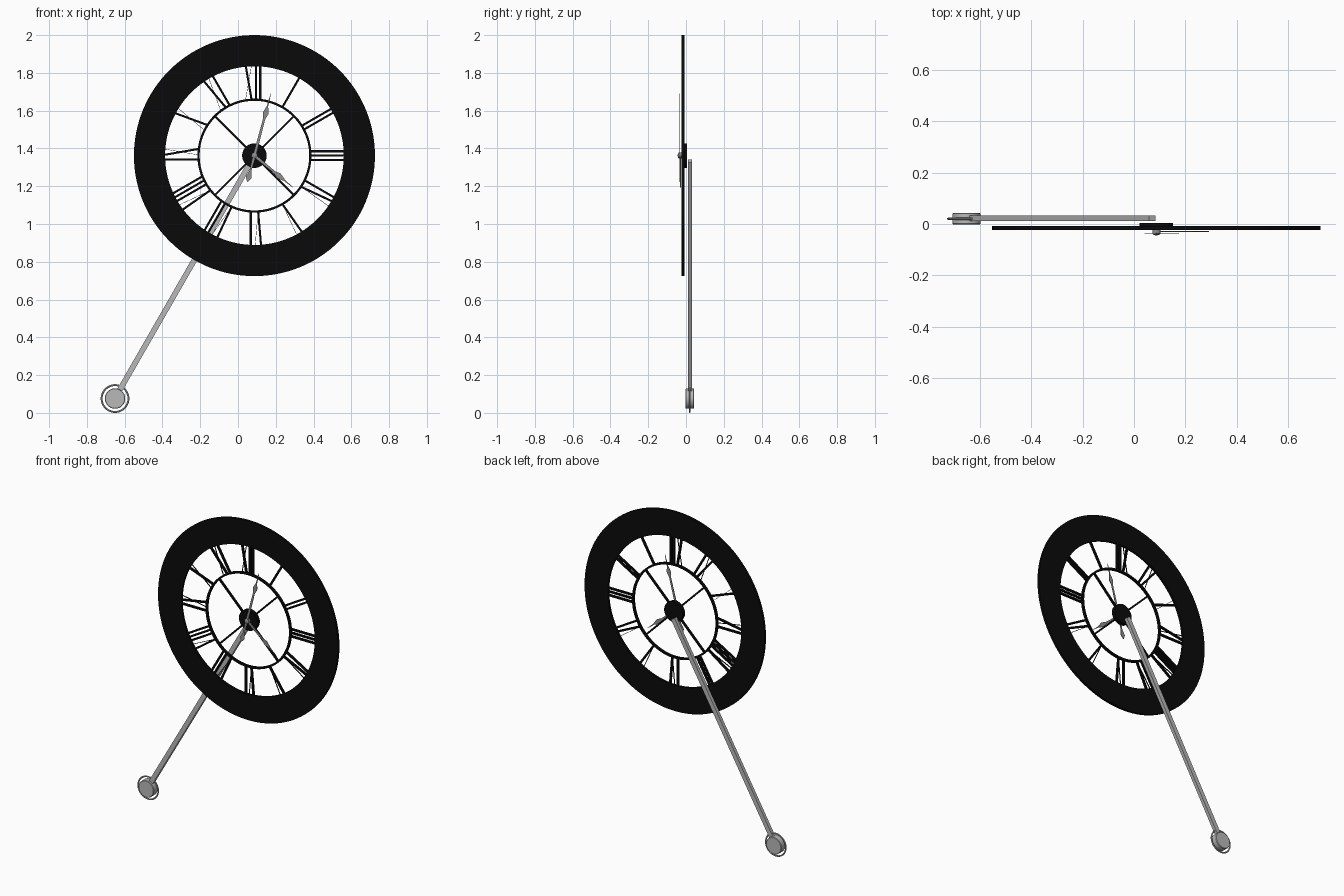
import bpy, bmesh, math

if "Cube" in bpy.data.objects:
    bpy.data.objects.remove(bpy.data.objects["Cube"])

CX, CZ = 0.087, 1.362          # dial centre
Y0, Y1 = -0.023, -0.008        # dial front and back


def material(name, v):
    m = bpy.data.materials.new(name)
    m.diffuse_color = (v, v, v, 1)
    m.use_nodes = True
    m.node_tree.nodes["Principled BSDF"].inputs["Base Color"].default_value = m.diffuse_color
    return m


black = material("black iron", 0.003)
silver = material("silver steel", 0.48)
grey = material("grey hands", 0.27)


def finish(bm, name, mat):
    bmesh.ops.recalc_face_normals(bm, faces=bm.faces)
    me = bpy.data.meshes.new(name)
    bm.to_mesh(me)
    bm.free()
    me.materials.append(mat)
    ob = bpy.data.objects.new(name, me)
    bpy.context.collection.objects.link(ob)
    bpy.context.view_layer.objects.active = ob
    ob.select_set(True)
    bpy.ops.object.shade_smooth_by_angle(angle=math.radians(35))
    ob.select_set(False)
    return ob


def place(t, r, angle, cx=CX, cz=CZ):
    """Tangent offset t and radius r at a clockwise angle from twelve."""
    s, c = math.sin(angle), math.cos(angle)
    return cx + r * s + t * c, cz + r * c - t * s


def plates(name, polys, y0, y1, mat):
    """Extruded flat polygons, facing front."""
    bm = bmesh.new()
    for poly in polys:
        a = [bm.verts.new((x, y0, z)) for x, z in poly]
        b = [bm.verts.new((x, y1, z)) for x, z in poly]
        bm.faces.new(a)
        bm.faces.new(b[::-1])
        n = len(a)
        for i in range(n):
            j = (i + 1) % n
            bm.faces.new((a[i], b[i], b[j], a[j]))
    return finish(bm, name, mat)


def lathe(name, profile, cx, cz, mat, closed=False, n=96):
    """Spin a (radius, y) profile around the front-back axis."""
    bm = bmesh.new()
    rows = []
    for k in range(n):
        a = 2 * math.pi * k / n
        rows.append([bm.verts.new((cx + r * math.cos(a), y, cz + r * math.sin(a)))
                     for r, y in profile])
    m = len(profile)
    for k in range(n):
        p, q = rows[k], rows[(k + 1) % n]
        for i in range(m if closed else m - 1):
            j = (i + 1) % m
            bm.faces.new((p[i], p[j], q[j], q[i]))
    if not closed:
        bm.faces.new([r[0] for r in rows])
        bm.faces.new([r[-1] for r in rows])
    return finish(bm, name, mat)


def band(name, r0, r1, y0, y1):
    return lathe(name, [(r0, y0), (r1, y0), (r1, y1), (r0, y1)], CX, CZ, black, True, 128)


def stroke(t0, r0, t1, r1, w, angle):
    h = w / 2
    return [place(t, r, angle) for t, r in
            ((t0 - h, r0), (t0 + h, r0), (t1 + h, r1), (t1 - h, r1))]


# Dial rings and hub
band("outer_ring", 0.473, 0.638, Y0, Y1)
band("inner_ring", 0.290, 0.302, Y0, Y1)
lathe("hub", [(0.065, -0.022), (0.065, 0.004)], CX, CZ, black)

# Diagonal spokes
plates("spokes", [stroke(0, 0.05, 0, 0.295, 0.010, math.radians(45 + 90 * k))
                  for k in range(4)], Y0 + 0.002, Y1, black)

# Hour marks: bars (I), wedges (V) and crosses (X), thick and thin strokes
RI, RO, THICK, THIN, GAP = 0.296, 0.48, 0.011, 0.002, 0.023
HALF = {"I": 0.0, "V": 0.016, "X": 0.016}
MARKS = "I II III IV V VI VII VIII IX X XI XII".split()
thick, thin = [], []
for hour, mark in enumerate(MARKS, 1):
    a = math.radians(30 * hour)
    pos, cols = 0.0, []
    for i, ch in enumerate(mark):
        if i:
            pos += GAP + HALF[ch] + HALF[mark[i - 1]]
        cols.append(pos)
    for ch, t in zip(mark, cols):
        t -= pos / 2
        h = HALF[ch]
        if ch == "I":
            thick.append(stroke(t, RI, t, RO, THICK, a))
        elif ch == "V":
            thick.append(stroke(t, RI, t - h, RO, THICK, a))
            thin.append(stroke(t, RI, t + h, RO, THIN, a))
        else:
            thick.append(stroke(t + h, RI, t - h, RO, THICK, a))
            thin.append(stroke(t - h, RI, t + h, RO, THIN, a))
plates("hour_marks_thick", thick, Y0 + 0.001, Y1 - 0.001, black)
plates("hour_marks_thin", thin, Y0 + 0.004, Y1 - 0.004, black)


# Hands: tapered blade, leaf-shaped swelling, needle tip
def hand(name, angle, leaf, length, y, tail=0.0):
    half = [(0.008, 0.0), (0.006, leaf - 0.035), (0.015, leaf - 0.005),
            (0.013, leaf + 0.006), (0.004, leaf + 0.035), (0.001, length)]
    if tail:
        half = [(0.002, -tail - 0.025), (0.015, -tail - 0.004),
                (0.013, -tail + 0.008), (0.005, -tail + 0.035)] + half
    a = math.radians(angle)
    pts = [place(t, r, a) for t, r in half] + [place(-t, r, a) for t, r in half[::-1]]
    plates(name, [pts], y - 0.0015, y + 0.0015, grey)


hand("minute_hand", 14.8, 0.235, 0.34, -0.036, 0.118)
hand("hour_hand", 129.5, 0.172, 0.265, -0.029)
lathe("hand_pin", [(0.016, -0.020), (0.016, -0.038), (0.010, -0.042), (0.004, -0.044)],
      CX, CZ, grey, n=32)

# Pendulum: square rod, drum bob and thin hoop, swung to the left
BX, BZ, SW = -0.651, 0.076, math.radians(209.9)
plates("pendulum_rod", [stroke(0, 0.033, 0, 1.44, 0.029, SW)], 0.011, 0.033, silver)
lathe("pendulum_bob", [(0.051, -0.002), (0.054, 0.001), (0.054, 0.040), (0.051, 0.043)],
      BX, BZ, silver, n=64)
hoop = [(0.071 + 0.005 * math.cos(k * math.pi / 4), 0.0205 + 0.004 * math.sin(k * math.pi / 4))
        for k in range(8)]
lathe("pendulum_hoop", hoop, BX, BZ, silver, True, 64)
